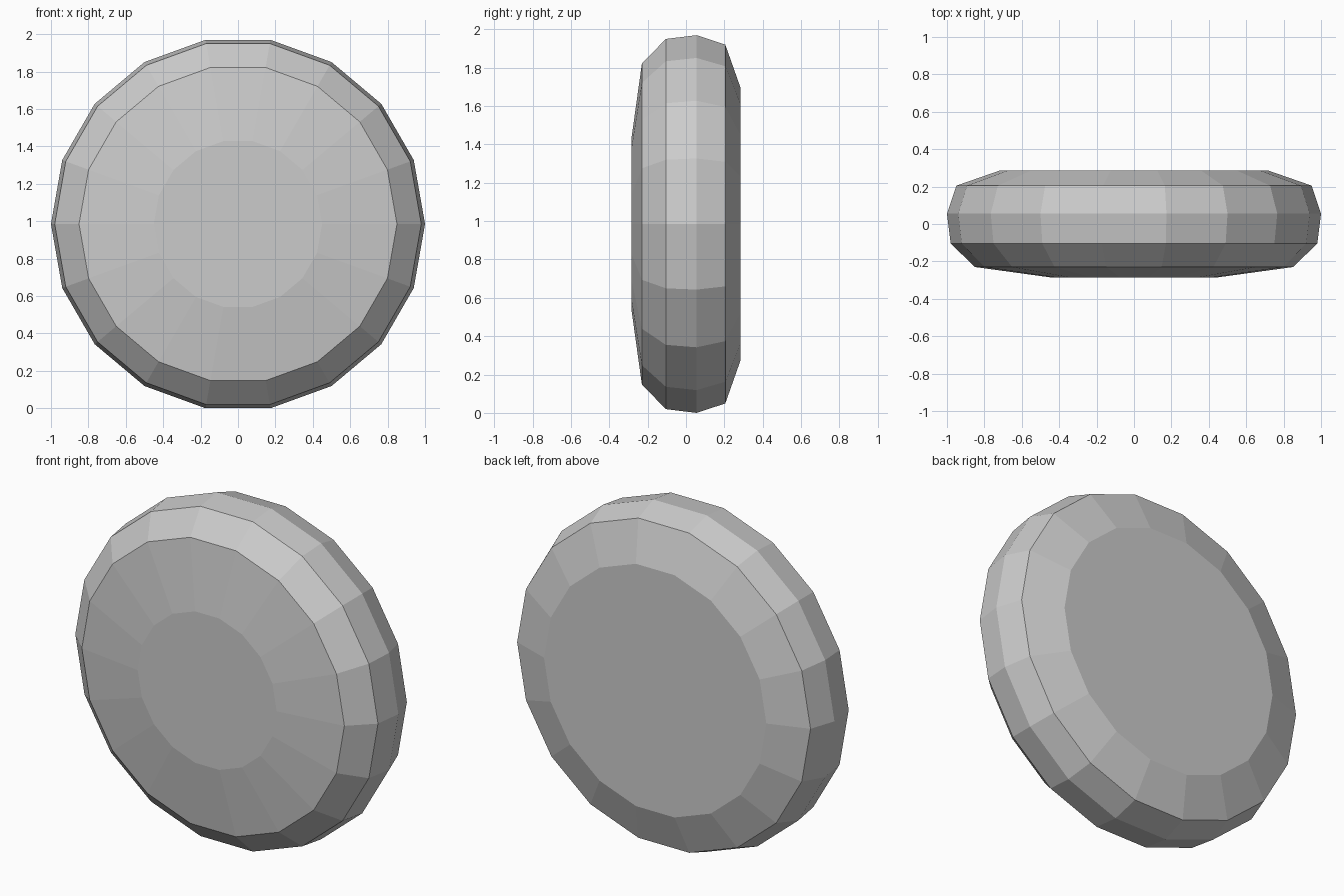
import bpy, bmesh
from math import cos, sin, tau, pi

cube = bpy.data.objects.get("Cube")
if cube:
    bpy.data.objects.remove(cube, do_unlink=True)

SIDES = 18
CENTRE_Z = cos(pi / SIDES)  # flat side rests on the ground

# Disc cross-section, front to back: (y, radius)
PROFILE = [(-0.285, 0.45), (-0.23, 0.85), (-0.105, 0.98),
           (0.055, 1.0), (0.205, 0.95), (0.285, 0.72)]


def make_material(name, colour):
    mat = bpy.data.materials.new(name)
    mat.use_nodes = True
    mat.diffuse_color = colour
    mat.node_tree.nodes["Principled BSDF"].inputs["Base Color"].default_value = colour
    return mat


# Rings of the faceted disc
bm = bmesh.new()
rings = []
for y, r in PROFILE:
    angles = [tau * i / SIDES for i in range(SIDES)]
    rings.append([bm.verts.new((r * cos(a), y, CENTRE_Z + r * sin(a))) for a in angles])

# Bevelled rim bands
for a, b in zip(rings, rings[1:]):
    for i in range(SIDES):
        j = (i + 1) % SIDES
        bm.faces.new((a[i], a[j], b[j], b[i]))

# Flat front and back
bm.faces.new(rings[0])
bm.faces.new(rings[-1])
bmesh.ops.recalc_face_normals(bm, faces=bm.faces)

mesh = bpy.data.meshes.new("disc")
bm.to_mesh(mesh)
bm.free()
mesh.materials.append(make_material("light grey", (0.6, 0.6, 0.6, 1)))
disc = bpy.data.objects.new("disc", mesh)
bpy.context.collection.objects.link(disc)
